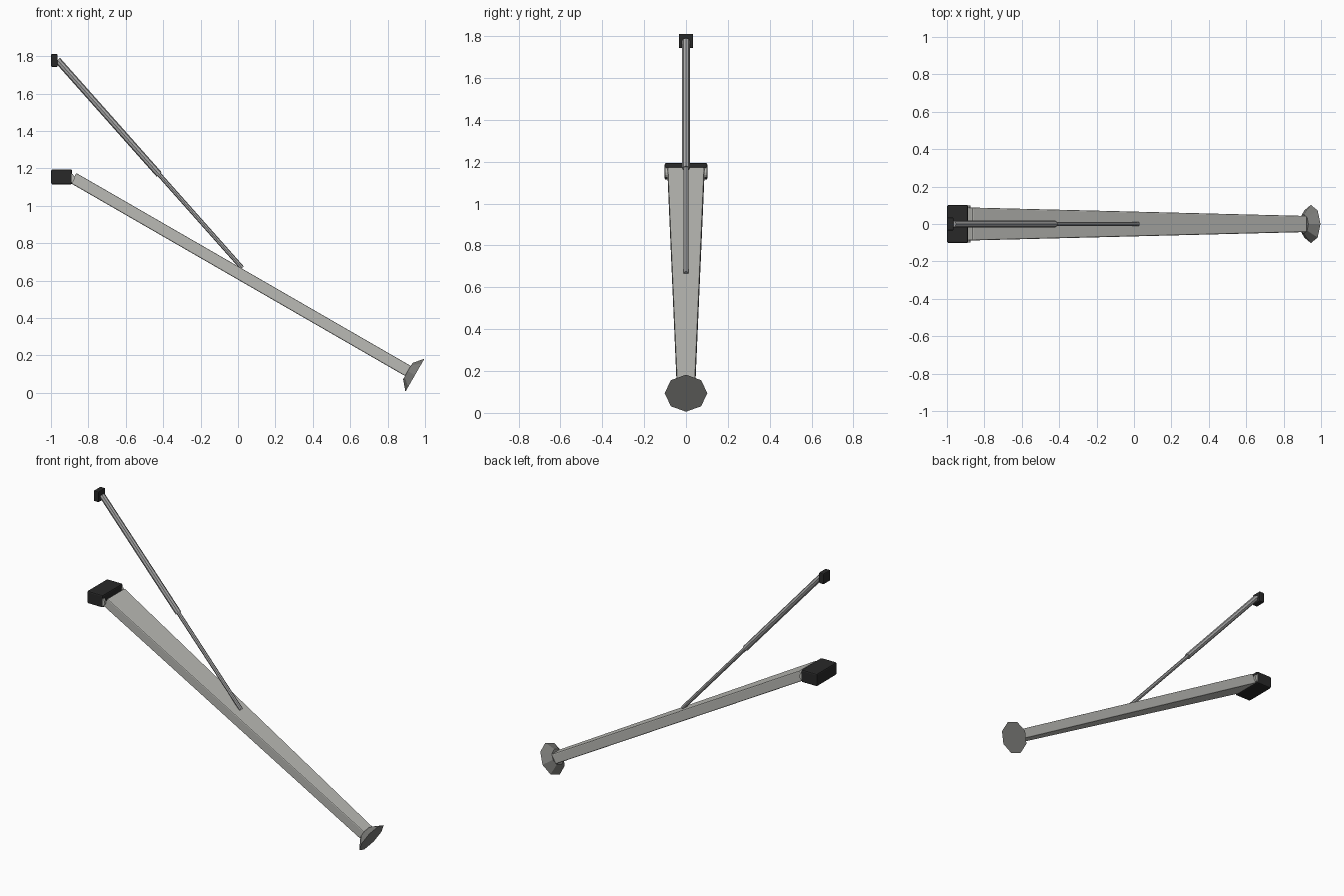
import bpy, bmesh, math
from mathutils import Vector, Matrix

cube = bpy.data.objects.get("Cube")
if cube:
    bpy.data.objects.remove(cube, do_unlink=True)


def material(name, r, g, b):
    m = bpy.data.materials.new(name)
    m.use_nodes = True
    m.diffuse_color = (r, g, b, 1)
    m.node_tree.nodes["Principled BSDF"].inputs["Base Color"].default_value = (r, g, b, 1)
    return m


LIGHT = material("light grey metal", 0.50, 0.50, 0.47)
STEEL = material("strut steel", 0.40, 0.40, 0.40)
FOOT = material("dark grey foot", 0.20, 0.20, 0.19)
BLACK = material("black bracket", 0.022, 0.022, 0.022)


def finish(bm, name, mat, bevel=0):
    mesh = bpy.data.meshes.new(name)
    bmesh.ops.recalc_face_normals(bm, faces=bm.faces)
    bm.to_mesh(mesh)
    bm.free()
    mesh.materials.append(mat)
    ob = bpy.data.objects.new(name, mesh)
    bpy.context.collection.objects.link(ob)
    if bevel:
        mod = ob.modifiers.new("Bevel", "BEVEL")
        mod.width = bevel
        mod.segments = 2
    return ob


def box(name, centre, size, mat, bevel):
    bm = bmesh.new()
    bmesh.ops.create_cube(bm, size=1)
    bmesh.ops.scale(bm, vec=size, verts=bm.verts)
    bmesh.ops.translate(bm, vec=centre, verts=bm.verts)
    return finish(bm, name, mat, bevel)


def rod(name, a, b, r1, r2, sides, mat):
    # Cylinder or cone running from point a to point b
    a, b = Vector(a), Vector(b)
    axis = b - a
    bm = bmesh.new()
    bmesh.ops.create_cone(bm, cap_ends=True, segments=sides,
                          radius1=r1, radius2=r2, depth=axis.length)
    turn = Vector((0, 0, 1)).rotation_difference(axis).to_matrix().to_4x4()
    bm.transform(Matrix.Translation((a + b) / 2) @ turn)
    return finish(bm, name, mat)


# Tapered sloping leg
top, bottom = Vector((-0.88, 0, 1.148)), Vector((0.91, 0, 0.116))
along = (bottom - top).normalized()
up = Vector((-along.z, 0, along.x))
bm = bmesh.new()
rings = []
for point, half in ((top, 0.088), (bottom, 0.043)):
    rings.append([bm.verts.new(point + Vector((0, s * half, 0)) + up * t * 0.031)
                  for s, t in ((-1, -1), (1, -1), (1, 1), (-1, 1))])
for ring in rings:
    bm.faces.new(ring)
for i in range(4):
    j = (i + 1) % 4
    bm.faces.new((rings[0][i], rings[0][j], rings[1][j], rings[1][i]))
finish(bm, "leg", LIGHT, 0.006)

# Octagonal flared foot
base = Vector((0.946, 0, 0.094))
rod("foot", base - along * 0.044, base, 0.05, 0.102, 8, FOOT)

# Wall brackets
box("leg_bracket", (-0.943, 0, 1.154), (0.112, 0.204, 0.08), BLACK, 0.008)
box("strut_bracket", (-0.982, 0, 1.777), (0.035, 0.068, 0.068), BLACK, 0.005)

# Hinge lugs at both sides of the leg
for side, label in ((1, "left"), (-1, "right")):
    rod("hinge_lug_" + label, (-0.902, side * 0.086, 1.148),
        (-0.902, side * 0.1, 1.148), 0.028, 0.028, 16, LIGHT)

# Telescopic strut: wide tube, thin inner rod
start, end = Vector((-0.965, 0, 1.779)), Vector((0.022, 0, 0.668))
middle = start.lerp(end, 0.55)
rod("strut_tube", start, middle, 0.018, 0.018, 8, STEEL)
rod("strut_rod", middle, end, 0.012, 0.012, 8, STEEL)
